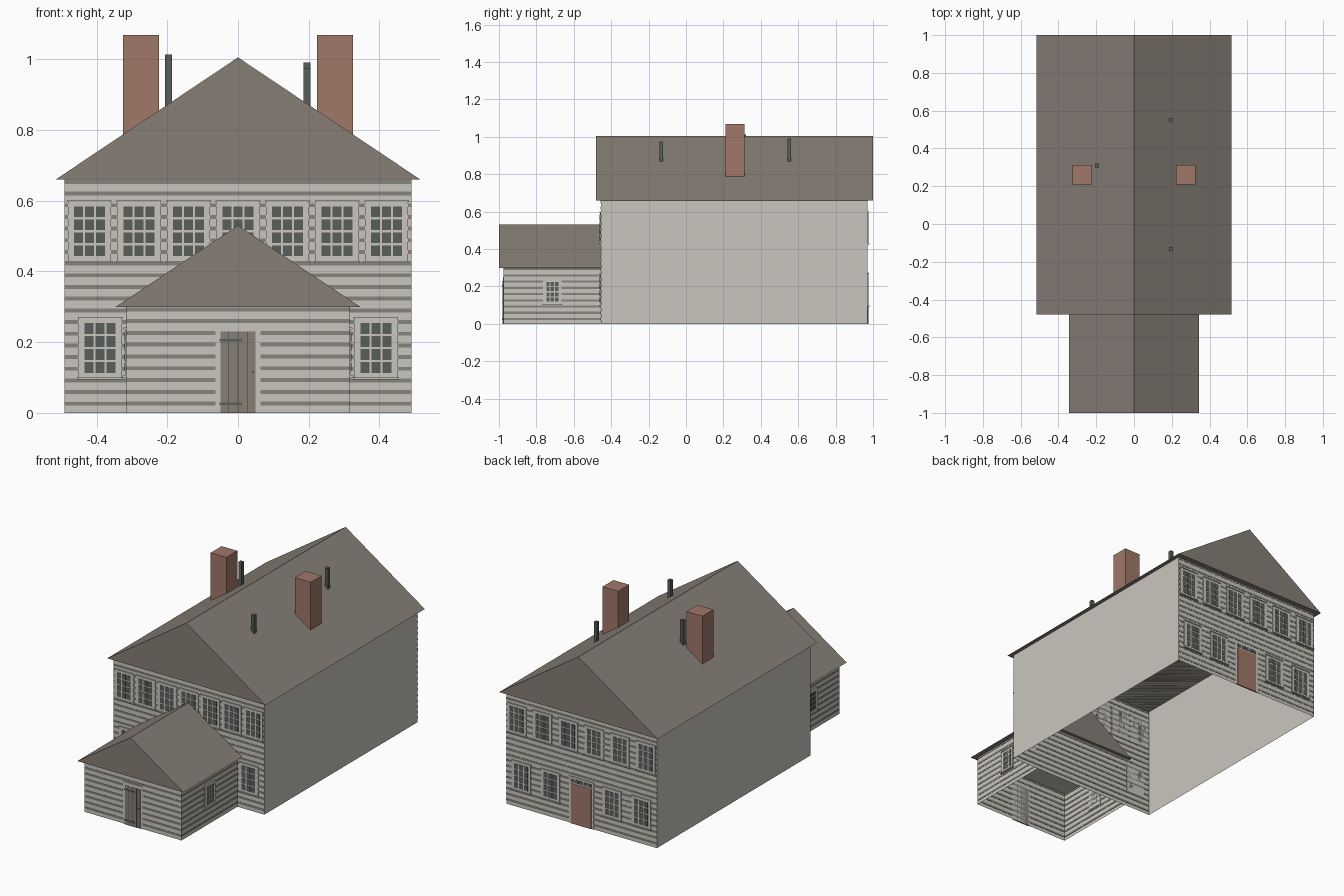
import bpy
import bmesh
from mathutils import Vector

if "Cube" in bpy.data.objects:
    bpy.data.objects.remove(bpy.data.objects["Cube"])


def material(name, hex_code):
    # Convert an sRGB hex code to a linear material colour
    col = []
    for i in range(0, 6, 2):
        c = int(hex_code[i:i + 2], 16) / 255
        col.append(c / 12.92 if c < 0.04045 else ((c + 0.055) / 1.055) ** 2.4)
    col.append(1.0)
    mat = bpy.data.materials.new(name)
    mat.use_nodes = True
    mat.diffuse_color = col
    mat.node_tree.nodes["Principled BSDF"].inputs["Base Color"].default_value = col
    return mat


PAINT = material("pale paint", "C9C6BE")
SHADOW = material("siding gap", "85847B")
ROOF = material("weathered brown", "877E76")
BRICK = material("brick red", "A1786A")
DARK = material("dark glass and iron", "5A5F5B")


def finish(name, bm, mat):
    bmesh.ops.recalc_face_normals(bm, faces=bm.faces)
    mesh = bpy.data.meshes.new(name)
    bm.to_mesh(mesh)
    bm.free()
    mesh.materials.append(mat)
    obj = bpy.data.objects.new(name, mesh)
    bpy.context.collection.objects.link(obj)
    return obj


def add_box(bm, lo, hi):
    lo, hi = Vector(lo), Vector(hi)
    verts = bmesh.ops.create_cube(bm, size=1)["verts"]
    for v in verts:
        v.co = Vector([(lo[i] + hi[i]) / 2 + v.co[i] * (hi[i] - lo[i]) for i in range(3)])
    return verts


def box(name, mat, lo, hi, open_bottom=False):
    bm = bmesh.new()
    add_box(bm, lo, hi)
    bmesh.ops.recalc_face_normals(bm, faces=bm.faces)
    if open_bottom:
        bm.faces.ensure_lookup_table()
        floor = [f for f in bm.faces if f.normal.z < -0.9]
        bmesh.ops.delete(bm, geom=floor, context="FACES_ONLY")
    return finish(name, bm, mat)


def gable_roof(name, half, y0, y1, eave, ridge):
    # Closed triangular prism along y
    bm = bmesh.new()
    front = bm.faces.new([bm.verts.new(p) for p in
                          ((-half, y0, eave), (half, y0, eave), (0, y0, ridge))])
    ext = bmesh.ops.extrude_face_region(bm, geom=[front], use_keep_orig=True)["geom"]
    for v in ext:
        if isinstance(v, bmesh.types.BMVert):
            v.co.y = y1
    return finish(name, bm, ROOF)


def plates(name, mat, wall, rects):
    # Thin boxes on a wall; each rect is (u0, u1, z0, z1, depth)
    axis, pos, sign = wall
    bm = bmesh.new()
    for u0, u1, z0, z1, depth in rects:
        a, b = sorted((pos - sign * 0.002, pos + sign * depth))
        if axis == "y":
            add_box(bm, (u0, a, z0), (u1, b, z1))
        else:
            add_box(bm, (a, u0, z0), (b, u1, z1))
    return finish(name, bm, mat)


def siding(name, wall, u0, u1, top, count):
    pitch = top / count
    plates(name, SHADOW, wall,
           [(u0, u1, (i + 0.62) * pitch, (i + 0.95) * pitch, 0.0015) for i in range(count)])


def windows(name, wall, centres, z0, z1, width=0.122, glass_w=0.088):
    frames, panes = [], []
    gz0, gz1 = z0 + 0.016, z1 - 0.016
    gap = 0.006
    pw = (glass_w + gap) / 3
    ph = (gz1 - gz0 + gap) / 4
    for c in centres:
        half = width / 2
        frames += [(c - half, c + half, z0, z1, 0.005),
                   (c - half - 0.004, c + half + 0.004, z0 - 0.003, z0 + 0.003, 0.011),
                   (c - half - 0.002, c + half + 0.002, z1 - 0.004, z1 + 0.001, 0.008)]
        for i in range(3):
            for j in range(4):
                u, z = c - glass_w / 2 + i * pw, gz0 + j * ph
                panes.append((u, u + pw - gap, z, z + ph - gap, 0.0065))
    plates(name + "_frames", PAINT, wall, frames)
    plates(name + "_panes", DARK, wall, panes)


# Main house and front annex shells, open underneath
MAIN_X, MAIN_F, MAIN_B, MAIN_Z = 0.49, -0.455, 0.97, 0.66
ANX_X, ANX_F, ANX_Z = 0.315, -0.975, 0.30
box("main_walls", PAINT, (-MAIN_X, MAIN_F, 0), (MAIN_X, MAIN_B, MAIN_Z), True)
box("annex_walls", PAINT, (-ANX_X, ANX_F, 0), (ANX_X, MAIN_F - 0.001, ANX_Z), True)
gable_roof("main_roof", 0.515, -0.48, 1.0, MAIN_Z, 1.005)
gable_roof("annex_roof", 0.345, -1.0, -0.435, ANX_Z, 0.53)

front = ("y", MAIN_F, -1)
back = ("y", MAIN_B, 1)
annex_front = ("y", ANX_F, -1)

# Clapboard siding lines
siding("front_siding", front, -MAIN_X, MAIN_X, MAIN_Z, 20)
siding("back_siding", back, -MAIN_X, MAIN_X, MAIN_Z, 20)
siding("annex_front_siding", annex_front, -ANX_X, ANX_X, ANX_Z, 9)

# Windows of the main house
windows("front_upper_windows", front, [0.14 * i for i in range(-3, 4)], 0.427, 0.60)
windows("front_lower_windows", front, (-0.39, 0.39), 0.097, 0.27)
windows("back_upper_windows", back, [0.168 * (i - 2.5) for i in range(6)], 0.427, 0.60)
windows("back_lower_windows", back, (-0.39, -0.2, 0.2, 0.39), 0.097, 0.27)

# Annex side walls
for side, s in (("left", 1), ("right", -1)):
    wall = ("x", s * ANX_X, s)
    siding("annex_" + side + "_siding", wall, ANX_F, MAIN_F, ANX_Z, 9)
    windows("annex_" + side + "_window", wall, (-0.715,), 0.103, 0.24, 0.098, 0.064)

# Plank door with strap hinges
plates("front_door_frame", PAINT, annex_front, [(-0.063, 0.063, 0, 0.25, 0.004)])
plates("front_door", ROOF, annex_front, [(-0.05, 0.05, 0, 0.23, 0.0055)])
plates("front_door_iron", DARK, annex_front,
       [(-0.053, 0.012, z, z + 0.007, 0.008) for z in (0.022, 0.202)]
       + [(u - 0.0012, u + 0.0012, 0, 0.23, 0.0062) for u in (-0.027, 0, 0.027)]
       + [(0.038, 0.046, 0.112, 0.118, 0.009)])

# Back door with a glazed strip above
plates("back_door_frame", PAINT, back, [(-0.08, 0.08, 0, 0.275, 0.004)])
plates("back_door", BRICK, back, [(-0.066, 0.066, 0, 0.235, 0.006)])
plates("back_door_transom", DARK, back,
       [(-0.066 + 0.027 * i, -0.042 + 0.027 * i, 0.243, 0.262, 0.006) for i in range(5)])

# Chimneys and vent pipes
for side, s in (("left", 1), ("right", -1)):
    x0, x1 = sorted((s * 0.223, s * 0.325))
    box(side + "_chimney", BRICK, (x0, 0.21, 0.785), (x1, 0.312, 1.068))
for name, x, y, top in (("left_front_pipe", 0.195, -0.132, 0.975),
                        ("left_back_pipe", 0.195, 0.552, 0.99),
                        ("right_pipe", -0.196, 0.31, 1.013)):
    box(name, DARK, (x - 0.01, y - 0.01, 0.862), (x + 0.01, y + 0.01, top))
